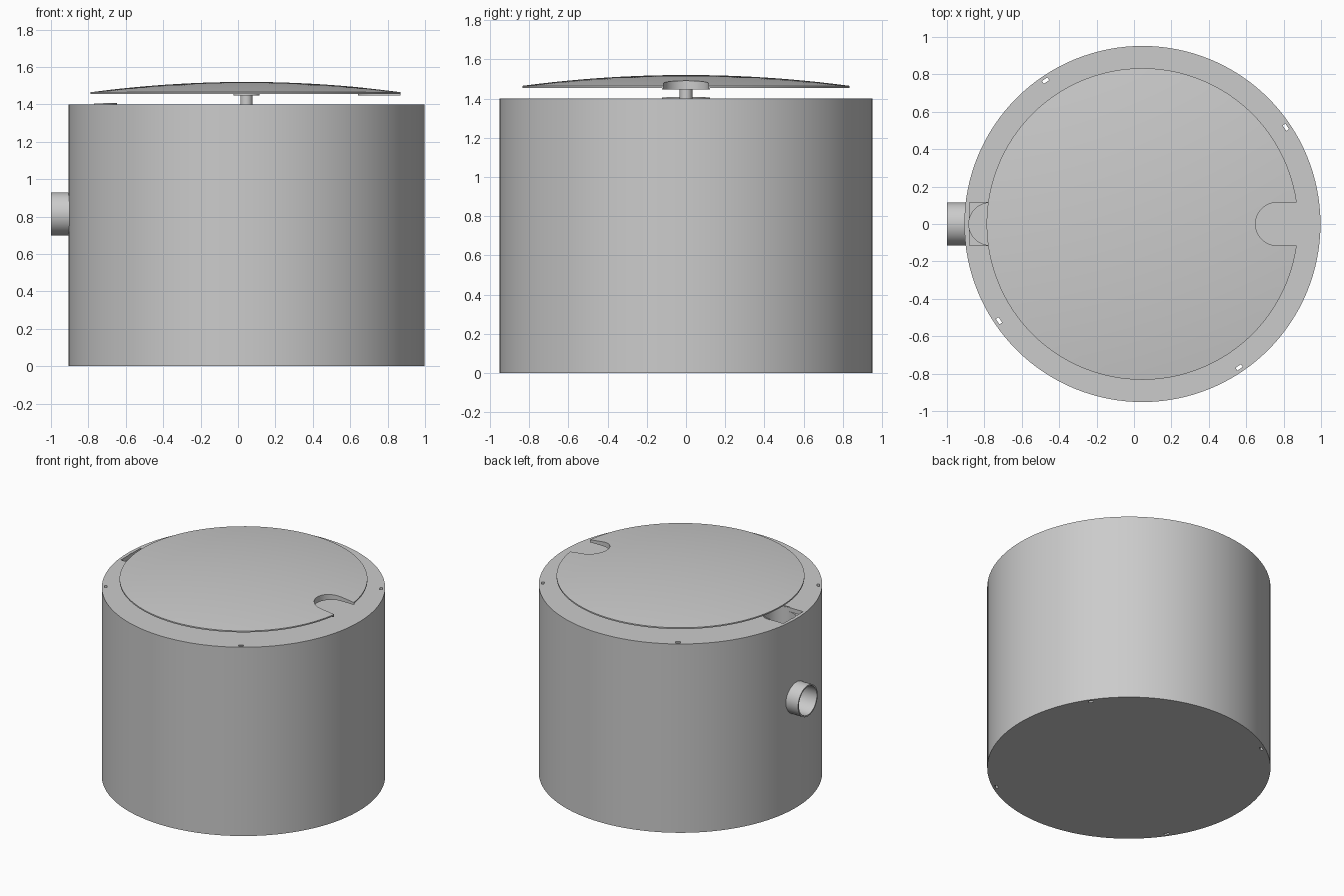
import bpy, bmesh, math
from mathutils import Matrix, Vector

cube = bpy.data.objects.get("Cube")
if cube:
    bpy.data.objects.remove(cube, do_unlink=True)

grey = bpy.data.materials.new("plain grey")
grey.use_nodes = True
grey.diffuse_color = (0.6, 0.6, 0.6, 1)
grey.node_tree.nodes["Principled BSDF"].inputs["Base Color"].default_value = (0.6, 0.6, 0.6, 1)

CX = 0.045            # axis of the drum and lid
DRUM_R, DRUM_H = 0.952, 1.4
LID_R, PORT_R = 0.833, 0.115
PIPE_Z = 0.815


def finish(name, bm):
    bmesh.ops.recalc_face_normals(bm, faces=bm.faces)
    mesh = bpy.data.meshes.new(name)
    bm.to_mesh(mesh)
    bm.free()
    ob = bpy.data.objects.new(name, mesh)
    bpy.context.collection.objects.link(ob)
    mesh.materials.append(grey)
    return ob


def activate(ob):
    bpy.ops.object.select_all(action='DESELECT')
    ob.select_set(True)
    bpy.context.view_layer.objects.active = ob


def smooth(ob):
    activate(ob)
    bpy.ops.object.shade_smooth_by_angle(angle=math.radians(30))


def cylinder(name, r, start, end, sides=48):
    """Capped cylinder between two points."""
    a, b = Vector(start), Vector(end)
    turn = (b - a).to_track_quat('Z', 'Y').to_matrix().to_4x4()
    bm = bmesh.new()
    bmesh.ops.create_cone(bm, cap_ends=True, segments=sides, radius1=r, radius2=r,
                          depth=(b - a).length,
                          matrix=Matrix.Translation((a + b) / 2) @ turn)
    return finish(name, bm)


def box(name, centre, size, angle=0):
    bm = bmesh.new()
    bmesh.ops.create_cube(bm, size=1, matrix=Matrix.Translation(centre)
                          @ Matrix.Rotation(angle, 4, 'Z') @ Matrix.Diagonal((*size, 1)))
    return finish(name, bm)


def cut(ob, cutter):
    mod = ob.modifiers.new("cut", 'BOOLEAN')
    mod.operation, mod.solver, mod.object = 'DIFFERENCE', 'EXACT', cutter
    activate(ob)
    bpy.ops.object.modifier_apply(modifier=mod.name)
    bpy.data.objects.remove(cutter, do_unlink=True)


def lathe(name, profile, steps=128):
    bm = bmesh.new()
    verts = [bm.verts.new((CX + r, 0, z)) for r, z in profile]
    edges = [bm.edges.new(p) for p in zip(verts, verts[1:])]
    bmesh.ops.spin(bm, geom=verts + edges, cent=(CX, 0, 0), axis=(0, 0, 1),
                   angle=math.tau, steps=steps)
    bmesh.ops.remove_doubles(bm, verts=bm.verts, dist=1e-5)
    return finish(name, bm)


def strip(name, path, bottom, top, thick):
    """Thin upright wall along a path; top is a height rule."""
    bm = bmesh.new()
    low = [bm.verts.new((x, y, bottom)) for x, y in path]
    high = [bm.verts.new((x, y, top(x, y))) for x, y in path]
    for i in range(len(path) - 1):
        bm.faces.new((low[i], low[i + 1], high[i + 1], high[i]))
    ob = finish(name, bm)
    mod = ob.modifiers.new("wall", 'SOLIDIFY')
    mod.thickness, mod.offset = thick, 0
    activate(ob)
    bpy.ops.object.modifier_apply(modifier=mod.name)
    return ob


def dome(x, y):
    return 1.52 - 0.055 * ((x - CX) ** 2 + y ** 2) / LID_R ** 2


def half_arc(cx, r, first, last, n=24):
    return [(cx + r * math.cos(first + (last - first) * i / n),
             r * math.sin(first + (last - first) * i / n)) for i in range(n + 1)]


# Drum with inlet elbow bored into it
port_x = -0.77
drum = cylinder("drum", DRUM_R, (CX, 0, 0), (CX, 0, DRUM_H), 128)
cut(drum, box("shelf_cut", (port_x - 0.055, 0, DRUM_H), (0.11, 2 * PORT_R, 0.06)))
cut(drum, cylinder("riser_cut", PORT_R - 0.002, (port_x, 0, 0.7), (port_x, 0, 1.5)))
cut(drum, cylinder("inlet_cut", 0.105, (-1.1, 0, PIPE_Z), (port_x, 0, PIPE_Z)))

# Four narrow slots through the rim
for i in range(4):
    a = math.radians(34 + 90 * i)
    cut(drum, box("slot_cut", (CX + 0.925 * math.cos(a), 0.925 * math.sin(a), 0.7),
                  (0.018, 0.035, 2), a))
smooth(drum)

# Inlet pipe
pipe = cylinder("inlet_pipe", PORT_R, (-1, 0, PIPE_Z), (-0.895, 0, PIPE_Z))
cut(pipe, cylinder("bore_cut", 0.105, (-1.1, 0, PIPE_Z), (-0.8, 0, PIPE_Z)))
smooth(pipe)

# Low lip around the port under the lid
smooth(strip("port_lip", half_arc(port_x, 0.118, -math.pi / 2, math.pi / 2), 1.39,
             lambda x, y: 1.404 + 0.04 * (x - port_x), 0.008))

# Domed lid with a notch
n = 16
radii = [LID_R * i / n for i in range(n + 1)]
profile = [(r, dome(CX + r, 0)) for r in radii]
profile += [(r, dome(CX + r, 0) - 0.01) for r in reversed(radii)]
lid = lathe("lid", profile)
notch_x = 0.765
cut(lid, cylinder("notch_end_cut", PORT_R, (notch_x, 0, 1.43), (notch_x, 0, 1.6)))
cut(lid, box("notch_cut", (notch_x + 0.15, 0, 1.5), (0.3, 2 * PORT_R, 0.14)))
smooth(lid)

# Wall hanging around the notch
edge = PORT_R + 0.004
path = [(0.868, edge)] + half_arc(notch_x, edge, math.pi / 2, 1.5 * math.pi) + [(0.868, -edge)]
smooth(strip("notch_wall", path, 1.447, lambda x, y: dome(x, y) - 0.001, 0.008))

# Post carrying the lid
smooth(cylinder("lid_post", 0.032, (CX, 0, 1.395), (CX, 0, 1.514), 32))
smooth(cylinder("post_flange", 0.07, (CX, 0, 1.447), (CX, 0, 1.512), 32))
